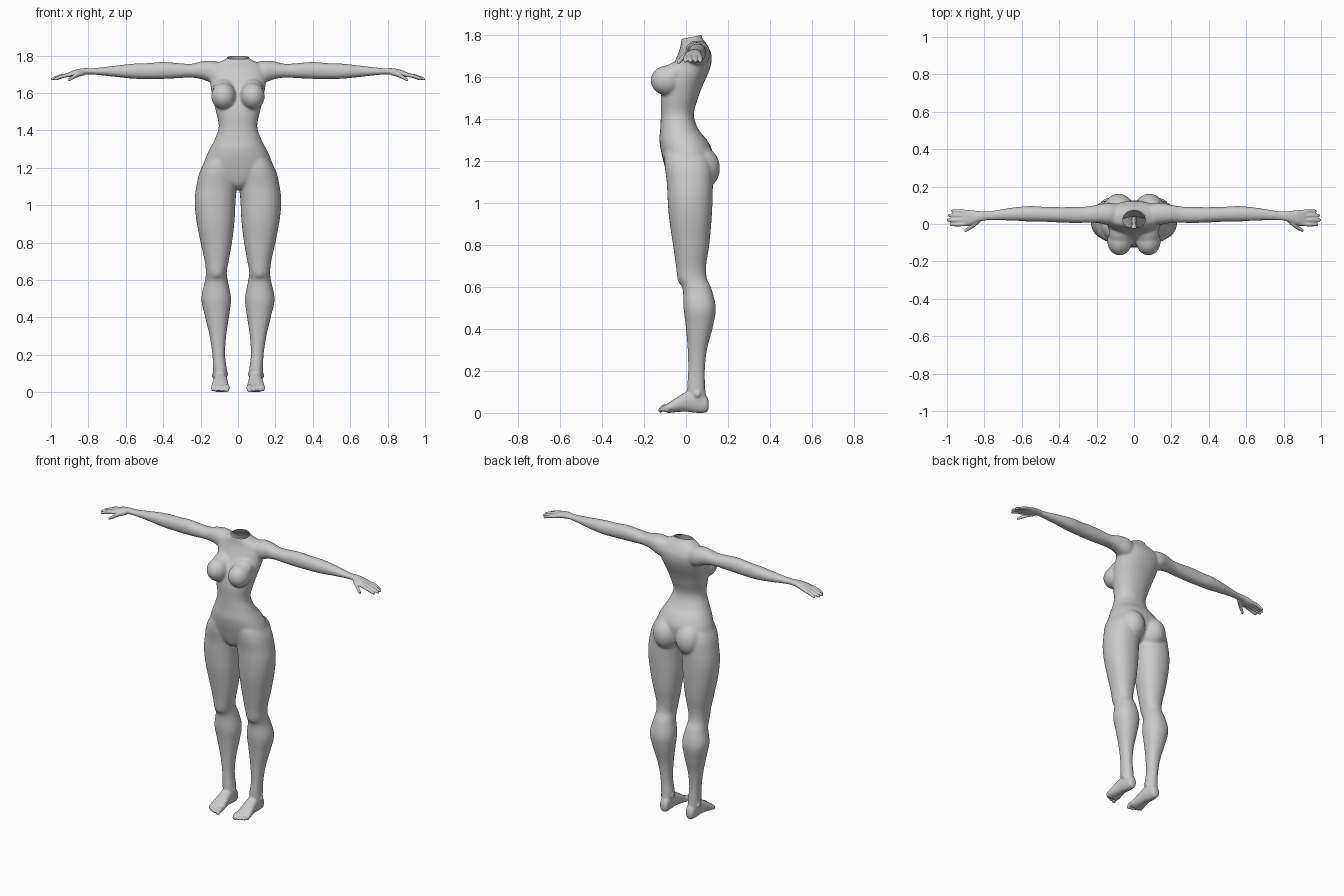
import bpy, bmesh, math
from mathutils import Vector, Matrix

bm = bmesh.new()
SIDES = 28


def spline(rows, steps=5):
    """Catmull-Rom smoothing of a list of section tuples."""
    out = []
    for i in range(len(rows) - 1):
        p0, p1 = rows[max(i - 1, 0)], rows[i]
        p2, p3 = rows[i + 1], rows[min(i + 2, len(rows) - 1)]
        for k in range(steps):
            t = k / steps
            out.append([0.5 * (2 * b + (c - a) * t + (2 * a - 5 * b + 4 * c - d) * t * t
                               + (3 * b - a - 3 * c + d) * t ** 3)
                        for a, b, c, d in zip(p0, p1, p2, p3)])
    return out + [list(rows[-1])]


def loft(axis, rows, side=1, power=2.2):
    """Closed tube along an axis; rows = (position, a min, a max, b min, b max)."""
    order = {'z': lambda t, a, b: (a, b, t), 'x': lambda t, a, b: (t, a, b),
             'y': lambda t, a, b: (a, t, b)}[axis]
    rings = []
    for t, a0, a1, b0, b1 in spline(rows):
        ring = []
        for k in range(SIDES):
            w = 2 * math.pi * k / SIDES
            c, s = math.cos(w), math.sin(w)
            a = (a0 + a1) / 2 + (a1 - a0) / 2 * math.copysign(abs(c) ** (2 / power), c)
            b = (b0 + b1) / 2 + (b1 - b0) / 2 * math.copysign(abs(s) ** (2 / power), s)
            x, y, z = order(t, a, b)
            ring.append(bm.verts.new((side * x, y, z)))
        rings.append(ring)
    for r, q in zip(rings, rings[1:]):
        for k in range(SIDES):
            n = (k + 1) % SIDES
            bm.faces.new((r[k], r[n], q[n], q[k]))
    bm.faces.new(rings[0])
    bm.faces.new(rings[-1])


def ball(center, radii, side=1, tilt=0):
    c = Vector((side * center[0], center[1], center[2]))
    m = Matrix.Translation(c) @ Matrix.Rotation(tilt, 4, 'X') @ Matrix.Diagonal((*radii, 1))
    bmesh.ops.create_uvsphere(bm, u_segments=32, v_segments=20, radius=1, matrix=m)


def digit(axis, path, side):
    """Finger or toe: path = (position, a centre, b centre, radius)."""
    rows = [(t, a - r, a + r, b - r, b + r) for t, a, b, r in path]
    loft(axis, rows, side, 2)


# Torso, from crotch to neck
torso = [(z, -w, w, f, b) for z, w, f, b in [
    (1.085, .028, -.055, .06), (1.11, .07, -.08, .09), (1.15, .14, -.095, .115),
    (1.20, .185, -.108, .125), (1.25, .175, -.12, .125), (1.30, .152, -.127, .10),
    (1.35, .126, -.123, .06), (1.42, .103, -.12, .037), (1.50, .118, -.12, .058),
    (1.56, .132, -.108, .08), (1.61, .143, -.09, .103), (1.66, .15, -.06, .12),
    (1.705, .155, -.04, .122), (1.74, .14, -.028, .108), (1.765, .10, -.024, .093),
    (1.785, .062, -.02, .078), (1.81, .053, -.017, .07), (1.85, .052, -.015, .068)]]
loft('z', torso)

# Leg sections
leg = [(1.29, .04, .11, -.08, .06), (1.24, .02, .168, -.10, .10), (1.18, .004, .204, -.102, .125),
       (1.10, .006, .223, -.092, .128), (1.02, .013, .232, -.088, .127),
       (.92, .018, .223, -.08, .122), (.80, .032, .20, -.062, .111), (.70, .05, .178, -.048, .096),
       (.64, .06, .172, -.04, .10), (.59, .053, .178, -.016, .122), (.50, .037, .196, -.012, .142),
       (.41, .047, .178, -.001, .128), (.30, .063, .152, .008, .10), (.20, .069, .137, .01, .09),
       (.12, .06, .133, .005, .092), (.06, .063, .128, .008, .096)]
# Foot sections
foot = [(.108, .08, .107, .02, .055), (.095, .066, .12, .002, .085), (.05, .06, .127, 0, .12),
        (0, .056, .132, .006, .10), (-.05, .05, .14, .003, .07), (-.085, .047, .143, 0, .046),
        (-.10, .053, .136, .006, .036)]
# Arm sections from shoulder to wrist
arm = [(.07, .01, .10, 1.65, 1.755), (.13, -.005, .115, 1.65, 1.772), (.19, .004, .105, 1.672, 1.77),
       (.25, .006, .094, 1.682, 1.756), (.32, .005, .091, 1.679, 1.76), (.40, .008, .09, 1.675, 1.766),
       (.48, .012, .092, 1.674, 1.76), (.56, .013, .096, 1.676, 1.757), (.65, .018, .088, 1.685, 1.747),
       (.74, .02, .074, 1.695, 1.736), (.80, .019, .066, 1.70, 1.731)]
palm = [(.79, .019, .067, 1.70, 1.732), (.83, .012, .069, 1.697, 1.732), (.87, -.004, .074, 1.688, 1.724),
        (.905, -.01, .077, 1.684, 1.71), (.918, -.005, .072, 1.687, 1.704)]
fingers = [(.069, .978), (.046, .996), (.021, 1.001), (-.003, .985)]
toes = [(.061, -.13, .016), (.085, -.126, .0115), (.103, -.119, .0105), (.119, -.111, .0105), (.134, -.10, .0105)]

for s in (1, -1):
    loft('z', leg, s)
    loft('y', foot, s)
    loft('x', arm, s)
    loft('x', palm, s)
    # Fingers and thumb
    for y, tip in fingers:
        base = .89
        digit('x', [(base, y * .9 + .003, 1.699, .0105), ((base + tip) / 2, y, 1.69, .0105),
                    (tip - .012, y, 1.677, .009), (tip, y, 1.674, .005)], s)
    digit('x', [(.82, .025, 1.708, .014), (.855, -.004, 1.699, .0145), (.885, -.025, 1.682, .0115),
                (.902, -.034, 1.672, .0095), (.909, -.037, 1.668, .005)], s)
    # Toes
    for x, tip, r in toes:
        digit('y', [(-.07, x, .026, r), ((tip - .09) / 2, x, .024, r), (tip + .009, x, .014, r * .95),
                    (tip, x, .013, r * .55)], s)
    # Chest and seat volumes, kneecap, ankle bones
    ball((.077, -.092, 1.583), (.066, .076, .071), s)
    ball((.075, -.05, 1.62), (.06, .085, .05), s, math.radians(25))
    ball((.082, .066, 1.165), (.085, .096, .105), s)
    ball((.115, -.01, .645), (.035, .032, .04), s)
    ball((.128, .055, .09), (.012, .016, .017), s)
    ball((.064, .05, .10), (.012, .016, .017), s)

bmesh.ops.recalc_face_normals(bm, faces=bm.faces)
mesh = bpy.data.meshes.new("body")
bm.to_mesh(mesh)
bm.free()
body = bpy.data.objects.new("body", mesh)
bpy.context.collection.objects.link(body)
bpy.context.view_layer.objects.active = body
body.select_set(True)

# Fuse all parts into one skin
fuse = body.modifiers.new("fuse", 'REMESH')
fuse.mode = 'VOXEL'
fuse.voxel_size = .005
bpy.ops.object.modifier_apply(modifier=fuse.name)

# Soften the joins, gently on hands and feet
soft = body.vertex_groups.new(name="soft")
soft.add([v.index for v in body.data.vertices if abs(v.co.x) < .8 and v.co.z > .1], 1, 'REPLACE')
for group, count in (("soft", 22), ("", 3)):
    m = body.modifiers.new("soften", 'SMOOTH')
    m.factor, m.iterations, m.vertex_group = .5, count, group
    bpy.ops.object.modifier_apply(modifier=m.name)

# Open the neck with a slanted cut
bm = bmesh.new()
bm.from_mesh(body.data)
bmesh.ops.bisect_plane(bm, geom=bm.verts[:] + bm.edges[:] + bm.faces[:], plane_co=(0, .027, 1.79),
                       plane_no=(0, -.2, 1), clear_outer=True)
bm.to_mesh(body.data)
bm.free()
bpy.ops.object.shade_smooth()
